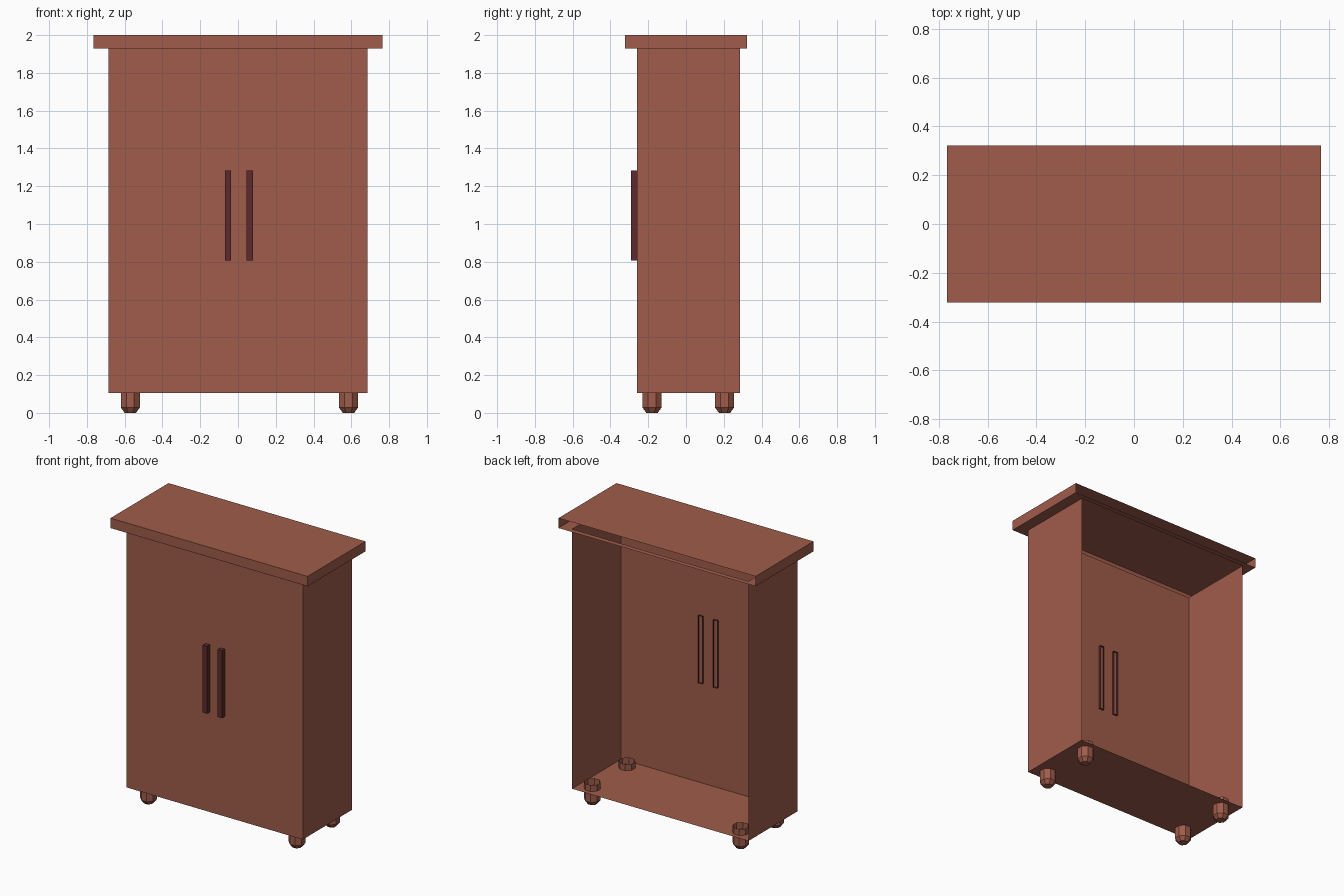
import bpy, bmesh, math

if "Cube" in bpy.data.objects:
    bpy.data.objects.remove(bpy.data.objects["Cube"])


def material(name, rgb):
    m = bpy.data.materials.new(name)
    m.diffuse_color = (*rgb, 1)
    m.use_nodes = True
    m.node_tree.nodes["Principled BSDF"].inputs["Base Color"].default_value = m.diffuse_color
    return m


WOOD = material("red_brown_wood", (0.35, 0.107, 0.07))
DARK = material("dark_maroon", (0.11, 0.023, 0.025))


def rect(x0, x1, y0, y1, z):
    return [(x0, y0, z), (x1, y0, z), (x1, y1, z), (x0, y1, z)]


def loft(name, rings, mat, cap_start=True, cap_end=True, skip=()):
    """Bridge point rings; skip holds (ring, side) pairs left open."""
    bm = bmesh.new()
    vs = [[bm.verts.new(p) for p in r] for r in rings]
    n = len(rings[0])
    for k in range(len(vs) - 1):
        for i in range(n):
            if (k, i) not in skip:
                j = (i + 1) % n
                bm.faces.new((vs[k][i], vs[k][j], vs[k + 1][j], vs[k + 1][i]))
    if cap_start:
        bm.faces.new(vs[0][::-1])
    if cap_end:
        bm.faces.new(vs[-1])
    me = bpy.data.meshes.new(name)
    bm.to_mesh(me)
    bm.free()
    me.materials.append(mat)
    ob = bpy.data.objects.new(name, me)
    bpy.context.collection.objects.link(ob)
    return ob


# Cabinet shell: floor, walls, overhanging hollow lid; back is open
body = (-0.686, 0.686, -0.26, 0.286)
lid = (-0.766, 0.766, -0.322, 0.322)
loft("cabinet_body",
     [rect(*body, 0.105), rect(*body, 1.93), rect(*lid, 1.93), rect(*lid, 2.0)],
     WOOD, skip={(0, 2), (2, 2)})


# Octagonal feet, tapered at the bottom, open tops poking through the floor
def octagon(cx, cy, half_width, z):
    r = half_width / math.cos(math.pi / 8)
    angles = [(i + 0.5) * math.pi / 4 for i in range(8)]
    return [(cx + r * math.cos(a), cy + r * math.sin(a), z) for a in angles]


for side, x in (("left", -0.57), ("right", 0.585)):
    for end, y in (("front", -0.18), ("back", 0.204)):
        loft(f"{end}_{side}_foot",
             [octagon(x, y, 0.03, 0.0), octagon(x, y, 0.05, 0.028),
              octagon(x, y, 0.05, 0.15)], WOOD, cap_end=False)

# Door handles: bars with open backs set slightly into the front
for side, x in (("left", -0.053), ("right", 0.063)):
    loft(f"{side}_handle",
         [[(x + a * 0.017, y, 1.045 + b * 0.237)
           for a, b in ((-1, -1), (1, -1), (1, 1), (-1, 1))]
          for y in (-0.248, -0.292)], DARK, cap_start=False)

# Make handle normals face outward
for ob in bpy.data.objects:
    if "handle" in ob.name:
        ob.data.flip_normals()
